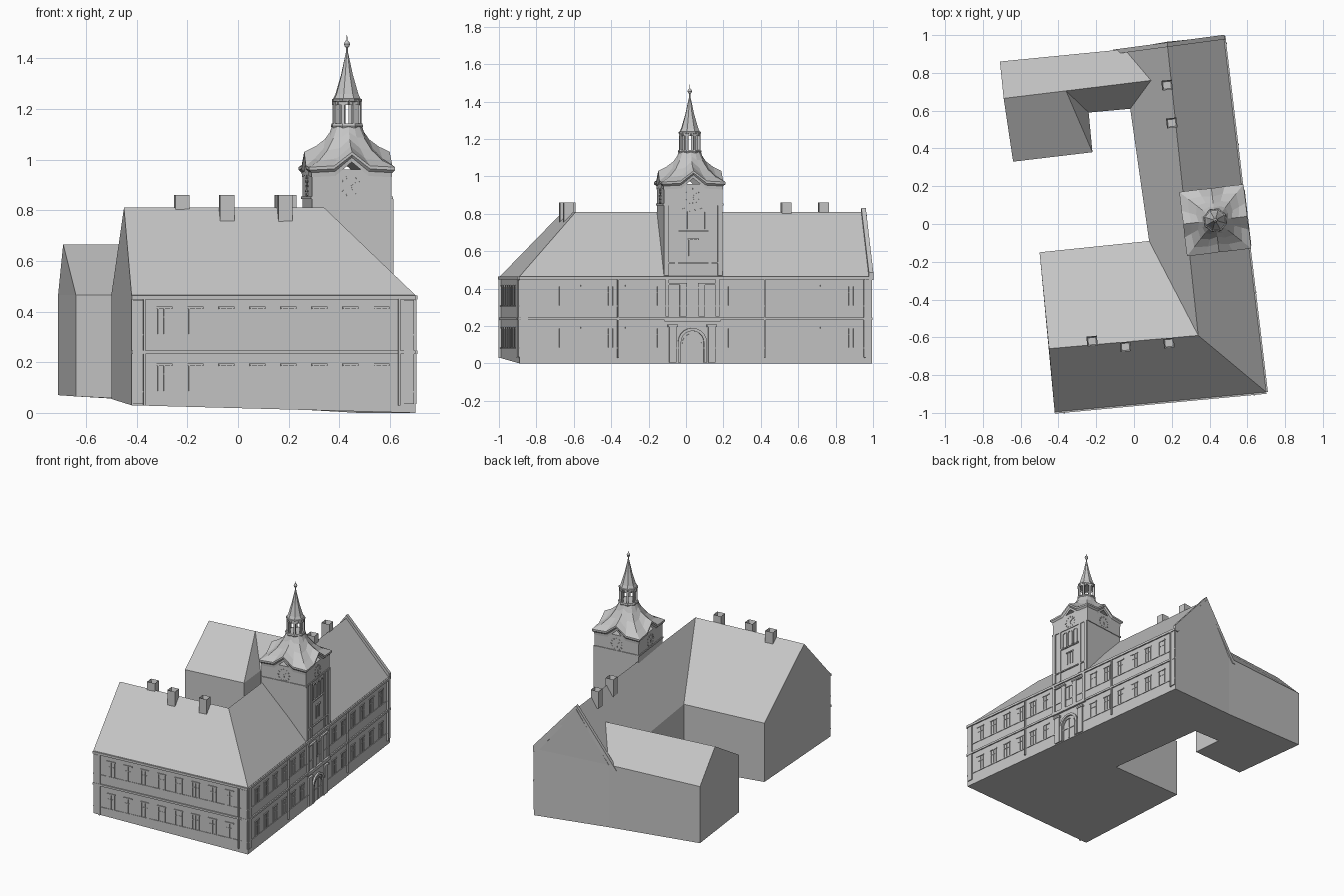
import bpy, bmesh
from math import sin, cos, pi, radians
from mathutils import Matrix, Vector

if "Cube" in bpy.data.objects:
    bpy.data.objects.remove(bpy.data.objects["Cube"])

stone = bpy.data.materials.new("plain grey stone")
stone.use_nodes = True
grey = (0.56, 0.56, 0.56, 1)
stone.diffuse_color = grey
stone.node_tree.nodes["Principled BSDF"].inputs["Base Color"].default_value = grey


def finish(bm, name):
    bmesh.ops.recalc_face_normals(bm, faces=bm.faces)
    mesh = bpy.data.meshes.new(name)
    bm.to_mesh(mesh)
    bm.free()
    mesh.materials.append(stone)
    obj = bpy.data.objects.new(name, mesh)
    bpy.context.collection.objects.link(obj)
    return obj


def wall_frame(a, b):
    """Frame with x along the wall, y inwards and z up."""
    along = Vector((b[0] - a[0], b[1] - a[1], 0))
    rot = Matrix.Rotation(Vector((1, 0)).angle_signed(along.xy) * -1, 4, 'Z')
    return Matrix.Translation((a[0], a[1], 0)) @ rot, along.length


def box(bm, frame, u, z, w, h, out, inner=0.005):
    """Box centred at u, standing on z, projecting out from the wall."""
    place = Matrix.Translation((u, (inner - out) / 2, z + h / 2))
    size = Matrix.Diagonal((w, out + inner, h, 1))
    return bmesh.ops.create_cube(bm, size=1, matrix=frame @ place @ size)["verts"]


def prism(bm, frame, outline, out, inner=0.005):
    """Extrude a (u, z) outline through the wall plane."""
    front = [bm.verts.new(frame @ Vector((u, -out, z))) for u, z in outline]
    back = [bm.verts.new(frame @ Vector((u, inner, z))) for u, z in outline]
    bm.faces.new(front)
    bm.faces.new(back[::-1])
    for i in range(len(front)):
        bm.faces.new((front[i - 1], back[i - 1], back[i], front[i]))


def arch(bm, frame, u, z, w, h, rim, out):
    def half_loop(r):
        bow = [(u + r * cos(pi * i / 10), z + h - w / 2 + r * sin(pi * i / 10)) for i in range(11)]
        return [(u + r, z)] + bow + [(u - r, z)]
    prism(bm, frame, half_loop(w / 2) + half_loop(w / 2 - rim)[::-1], out)


def loft(bm, rings):
    loops = [[bm.verts.new(p) for p in ring] for ring in rings]
    for low, high in zip(loops, loops[1:]):
        for i in range(len(low)):
            bm.faces.new((low[i - 1], low[i], high[i], high[i - 1]))
    bm.faces.new(loops[0][::-1])
    bm.faces.new(loops[-1])


def lathe(bm, frame, profile, sides):
    loft(bm, [[frame @ Vector((r * cos(2 * pi * (i + .5) / sides), r * sin(2 * pi * (i + .5) / sides), z))
               for i in range(sides)] for r, z in profile])


# Three-winged house: ground corners (anticlockwise from the south-east) and ridge ends
EAVE, RIDGE, LOW = 0.465, 0.81, 0.665
ground = [(.70, -.89, 0), (.475, .995, 0), (-.05, .925, .03), (-.71, .86, .07), (-.64, .33, .065),
          (-.22, .38, .045), (-.24, .59, .045), (-.02, .61, .03), (.08, -.09, .025),
          (-.5, -.15, .055), (-.42, -.995, .03)]
ridge = dict(A=(.34, -.59, RIDGE), B=(.175, .965, RIDGE), C=(-.45, -.66, RIDGE),
             D=(.09, .76, LOW), E=(-.36, .705, LOW), F=(-.69, .665, LOW))
bm = bmesh.new()
base = [bm.verts.new(p) for p in ground]
eave = [bm.verts.new((x, y, EAVE)) for x, y, z in ground]
top = {k: bm.verts.new(p) for k, p in ridge.items()}
bm.faces.new(base[::-1])
for i in range(len(base)):
    bm.faces.new((base[i - 1], base[i], eave[i], eave[i - 1]))
slopes = [(0, 1, "B", "A"), (10, 0, "A", "C"), (8, 9, "C", "A"), ("A", "B", 2, "D", 7, 8),
          (2, 3, "F", "E", "D"), ("D", "E", 6, 7), ("E", 5, 6), ("E", "F", 4, 5),
          (1, 2, "B"), (3, 4, "F"), (9, 10, "C")]
for slope in slopes:
    bm.faces.new([top[k] if isinstance(k, str) else eave[k] for k in slope])
finish(bm, "house_walls_and_roof")

east, east_len = wall_frame(ground[0], ground[1])
south, south_len = wall_frame(ground[10], ground[0])
north, north_len = wall_frame(ground[1], ground[2])
BAY = 0.93  # tower centre along the east wall

# Cornices, string courses, sills and plinth
bm = bmesh.new()
for frame, length in ((east, east_len), (south, south_len)):
    for z, h, out in ((.448, .016, .009), (.232, .014, .008), (.305, .006, .004), (.08, .006, .004)):
        box(bm, frame, length / 2, z, length, h, out)
    for u in (.025, length - .025):
        box(bm, frame, u, .035, .04, .41, .006)
finish(bm, "cornices_and_corner_strips")

# Windows in two floors: frame, mullion, transom, hood
bm = bmesh.new()
rows = [(east, .12 + .12 * i) for i in range(6)] + [(east, 1.15 + .125 * i) for i in range(6)]
rows += [(south, .13 + .123 * i) for i in range(8)]
for frame, u in rows:
    for z in (.086, .311):
        for side in (-1, 0, 1):
            box(bm, frame, u + side * .024, z, .005, .1, .004)
        box(bm, frame, u, z + .065, .05, .004, .003)
        box(bm, frame, u, z + .1, .062, .008, .006)
finish(bm, "windows")

# Downpipes
bm = bmesh.new()
for frame, u in ((east, .53), (east, 1.32), (east, 1.86), (south, .05), (south, 1.06)):
    box(bm, frame, u, .03, .008, .42, .012)
finish(bm, "downpipes")

# Entrance bay below the tower
bm = bmesh.new()
arch(bm, east, BAY, .005, .155, .185, .016, .012)
arch(bm, east, BAY, .005, .11, .155, .006, .006)
box(bm, east, BAY, .005, .005, .15, .005)
for side in (-1, 1):
    box(bm, east, BAY + side * .105, .005, .04, .19, .01)
    box(bm, east, BAY + side * .105, .195, .055, .012, .014)
    box(bm, east, BAY + side * .05, .25, .035, .17, .009)
    box(bm, east, BAY + side * .135, .25, .02, .2, .009)
    box(bm, east, BAY + side * .08, .42, .1, .01, .013)
box(bm, east, BAY, .225, .3, .022, .014)
box(bm, east, BAY, .3, .005, .1, .004)
box(bm, east, BAY, .4, .065, .008, .006)
finish(bm, "entrance_bay")

# Raised coping on the north gable
bm = bmesh.new()
peak = (north.inverted() @ Vector(ridge["B"])).x
rise = .022
prism(bm, north, [(-.005, EAVE - .02), (-.005, EAVE + rise), (peak, RIDGE + rise),
                  (north_len + .06, EAVE - .03), (north_len + .03, EAVE - .03),
                  (peak, RIDGE - .02), (.02, EAVE - .02)], .006, .018)
finish(bm, "north_gable_coping")

# Chimneys with open tops
bm = bmesh.new()
for x, y in ((-.222, -.62), (-.045, -.65), (.185, -.63), (.175, .735), (.2, .535)):
    frame = Matrix.Translation((x, y, 0)) @ Matrix.Rotation(radians(6), 4, 'Z')
    verts = box(bm, frame, 0, .74, .056, .12, .026, .026)
    lid = max({f for v in verts for f in v.link_faces}, key=lambda f: f.calc_center_median().z)
    bmesh.ops.inset_region(bm, faces=[lid], thickness=.01)
    bmesh.ops.translate(bm, verts=lid.verts, vec=(0, 0, -.03))
finish(bm, "chimneys")

# Tower shaft
HALF = .158
tower = Matrix.Translation((.43, .02, 0)) @ Matrix.Rotation(radians(6.9), 4, 'Z')
sides = [tower @ Matrix.Rotation(pi / 2 * k, 4, 'Z') @ Matrix.Translation((0, -HALF, 0)) for k in range(4)]
bm = bmesh.new()
box(bm, tower, 0, .06, HALF * 2, .9, HALF, HALF)
finish(bm, "tower_shaft")

# Tower trim and clocks on every side
bm = bmesh.new()
clock = bmesh.new()
for frame in sides:
    box(bm, frame, 0, .845, HALF * 2 + .01, .01, .005)
    dial = frame @ Matrix.Translation((0, 0, .895))
    for i in range(12):
        box(clock, dial @ Matrix.Rotation(pi / 6 * i, 4, 'Y'), 0, .034, .006, .009, .004)
    for turn, reach in ((.9, .03), (2.9, .022)):
        box(clock, dial @ Matrix.Rotation(turn, 4, 'Y'), 0, -.004, .004, reach, .004)
finish(clock, "clock_dials")

# Street side of the tower: arched openings, window and edge strips
street = sides[1]
for u in (-.047, 0, .047):
    arch(bm, street, u, .72, .04, .11, .006, .006)
for z, w in ((.535, .3), (.705, .16)):
    box(bm, street, 0, z, w, .008, .008)
for side in (-1, 1):
    box(bm, street, side * .143, .47, .024, .375, .008)
    box(bm, street, side * .09, .47, .016, .375, .006)
    box(bm, street, side * .022, .575, .006, .085, .005)
box(bm, street, 0, .66, .062, .008, .008)
box(bm, street, 0, .575, .005, .085, .004)
finish(bm, "tower_trim")

# Bell-shaped tower roof with a pediment on each side
profiles = {  # radius and height along the pediment ridge, the valley and the corner
    "ridge": [(.17, 1.03), (.125, 1.052), (.088, 1.08), (.068, 1.108), (.058, 1.135)],
    "valley": [(.186, .975), (.145, 1.005), (.105, 1.045), (.077, 1.088), (.058, 1.135)],
    "corner": [(.242, .97), (.18, .994), (.125, 1.036), (.086, 1.085), (.058, 1.135)]}
order = ("ridge", "valley", "corner", "valley")


def roof_ring(step, scale=1, drop=0):
    ring = []
    for i in range(16):
        r, z = profiles[order[i % 4]][step]
        ring.append(tower @ Vector((r * scale * cos(pi * i / 8), r * scale * sin(pi * i / 8), z - drop)))
    return ring


bm = bmesh.new()
loft(bm, [roof_ring(0, .93, .04), roof_ring(0, .94, .022), roof_ring(0, 1, .012)]
     + [roof_ring(step) for step in range(5)])
finish(bm, "tower_roof")

# Open lantern
bm = bmesh.new()
lathe(bm, tower, [(.063, 1.125), (.066, 1.132), (.063, 1.142)], 8)
for i in range(8):
    post = tower @ Matrix.Rotation(pi / 4 * (i + .5), 4, 'Z') @ Matrix.Translation((0, -.052, 0))
    box(bm, post, 0, 1.135, .012, .1, .006, .006)
    box(bm, post @ Matrix.Translation((0, 0, 1.215)), 0, 0, .04, .02, .003, .003)
lathe(bm, tower, [(.055, 1.225), (.062, 1.23), (.062, 1.238), (.05, 1.242)], 8)
finish(bm, "lantern")

# Spire and finial
bm = bmesh.new()
lathe(bm, tower, [(.058, 1.236), (.047, 1.258), (.036, 1.295), (.024, 1.335),
                  (.013, 1.385), (.005, 1.42), (.0025, 1.45), (.001, 1.492)], 8)
finish(bm, "spire")
bm = bmesh.new()
lathe(bm, tower, [(.002, 1.44), (.009, 1.446), (.012, 1.455), (.009, 1.464), (.002, 1.472)], 10)
finish(bm, "finial_ball")
